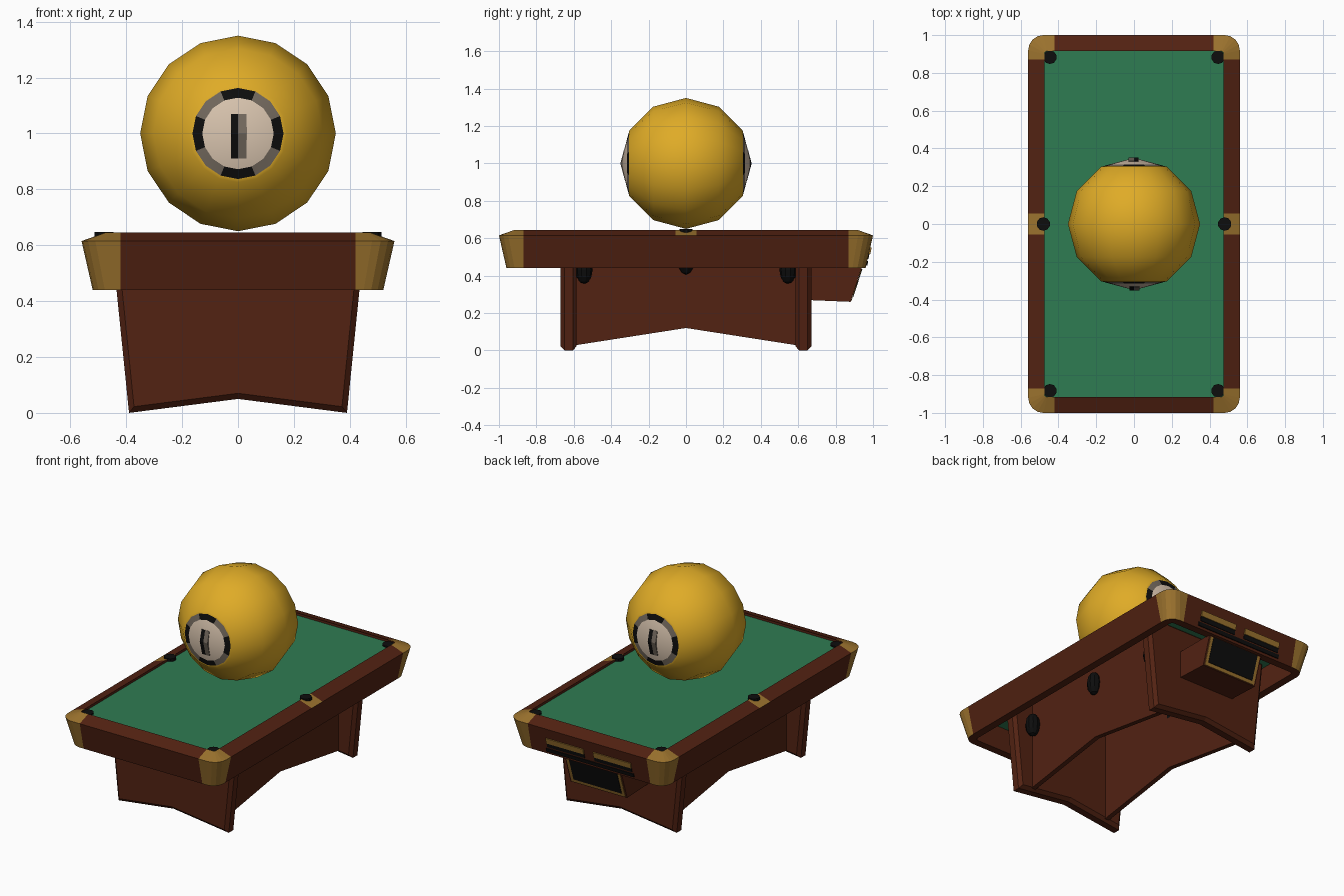
import bpy, bmesh, math
from mathutils import Vector, Matrix

cube = bpy.data.objects.get("Cube")
if cube:
    bpy.data.objects.remove(cube, do_unlink=True)


def material(name, rgb):
    m = bpy.data.materials.new(name)
    m.use_nodes = True
    m.diffuse_color = (*rgb, 1)
    m.node_tree.nodes["Principled BSDF"].inputs["Base Color"].default_value = (*rgb, 1)
    return m


WOOD = material("dark wood", (.085, .016, .006))
BRASS = material("brass trim", (.33, .17, .027))
FELT = material("green felt", (.028, .2, .085))
BLACK = material("black", (.004, .004, .004))
YELLOW = material("ball yellow", (.74, .41, .02))
WHITE = material("label cream", (.7, .56, .43))
GREY = material("label grey", (.17, .14, .11))


def finish(name, bm, *mats):
    bmesh.ops.recalc_face_normals(bm, faces=bm.faces)
    mesh = bpy.data.meshes.new(name)
    bm.to_mesh(mesh)
    bm.free()
    for m in mats:
        mesh.materials.append(m)
    ob = bpy.data.objects.new(name, mesh)
    bpy.context.collection.objects.link(ob)
    return ob


def prism(name, pts, axis, a, b, mat, bevel=0):
    """Extrude a profile along x (points are y, z) or y (points are x, z)."""
    bm = bmesh.new()
    place = (lambda p, t: (t, p[0], p[1])) if axis == "x" else (lambda p, t: (p[0], t, p[1]))
    face = bm.faces.new([bm.verts.new(place(p, a)) for p in pts])
    out = bmesh.ops.extrude_face_region(bm, geom=[face])["geom"]
    moved = [v for v in out if isinstance(v, bmesh.types.BMVert)]
    bmesh.ops.translate(bm, verts=moved, vec=Vector(place((0, 0), b - a)))
    if bevel:
        k = "xyz".index(axis)
        rim = [e for e in bm.edges if abs(e.verts[0].co[k] - e.verts[1].co[k]) < 1e-4]
        bmesh.ops.bevel(bm, geom=rim, offset=bevel, segments=1, affect='EDGES')
    return finish(name, bm, mat)


# Rail frame: rounded rectangles bridged in a loop, brass at corners and side pockets
def outline(hx, hy, r):
    quarter = [(hx, .055), (hx, .87)]
    for i in range(5):
        t = math.pi / 8 * i
        quarter.append((hx - r + r * math.cos(t), hy - r + r * math.sin(t)))
    quarter.append((.42, hy))
    mirrored = [(-x, y) for x, y in reversed(quarter)]
    half = quarter + mirrored
    return half + [(-x, -y) for x, y in half]


bm = bmesh.new()
sections = [(.47, .91, .02, .44), (.52, .96, .07, .44), (.56, 1, .08, .615),
            (.475, .915, .015, .645), (.475, .915, .015, .61)]
rings = [[bm.verts.new((x, y, z)) for x, y in outline(hx, hy, r)]
         for hx, hy, r, z in sections]
for k, ring in enumerate(rings):
    above = rings[(k + 1) % len(rings)]
    for i in range(len(ring)):
        j = (i + 1) % len(ring)
        f = bm.faces.new((ring[i], ring[j], above[j], above[i]))
        c = f.calc_center_median()
        corner = abs(c.x) > .42 and abs(c.y) > .87
        pocket = k == 2 and abs(c.y) < .05 and abs(c.x) > .42
        f.material_index = int((corner and k in (1, 2)) or pocket)
finish("rail_frame", bm, WOOD, BRASS)

# Playing bed
prism("felt_bed", [(-.476, .6), (.476, .6), (.476, .63), (-.476, .63)], "y", -.916, .916, FELT)


# Pockets and the ball chutes beneath them
def solid(name, loc, scale, mat, ball=False):
    bm = bmesh.new()
    if ball:
        bmesh.ops.create_uvsphere(bm, u_segments=10, v_segments=6, radius=1)
    else:
        bmesh.ops.create_cone(bm, cap_ends=True, segments=10, radius1=1, radius2=1, depth=1)
    bmesh.ops.transform(bm, verts=bm.verts, matrix=Matrix.LocRotScale(loc, None, scale))
    return finish(name, bm, mat)


for sx in (-1, 1):
    for sy in (-1, 0, 1):
        x, y, top = (.445, .883, .638) if sy else (.48, 0, .648)
        solid("pocket", Vector((sx * x, sy * y, top - .02)), Vector((.036, .036, .04)), BLACK)
        x, y, z = (.33, .545, .43) if sy else (.31, 0, .48)
        solid("ball_chute", Vector((sx * x, sy * y, z)), Vector((.045, .045, .075)), BLACK, True)

# Pedestal: wide end panels and inset side panels with arched lower edges
for s in (-1, 1):
    prism("end_panel", [(-.39, 0), (0, .05), (.39, 0), (.452, .61), (-.452, .61)],
          "y", s * .585, s * .67, WOOD, .02)
    prism("side_panel", [(-.61, .025), (0, .12), (.61, .025), (.61, .61), (-.61, .61)],
          "x", s * .27, s * .3, WOOD)

# Ball return box on the back end
prism("return_box", [(.64, .27), (.88, .26), (.94, .445), (.64, .445)], "x", -.2, .2, WOOD)


# Thin plates lying on a sloping back surface
def plate(name, x0, x1, z0, z1, mat, lift, slope):
    y = lambda z: slope[0] + slope[1] * z
    prism(name, [(y(z0), z0), (y(z0) + lift, z0), (y(z1) + lift, z1), (y(z1), z1)],
          "x", x0, x1, mat)


BOX_SLOPE = (.796, .324)
RAIL_SLOPE = (.859, .229)
plate("return_trim", -.19, .19, .265, .435, BRASS, .003, BOX_SLOPE)
plate("return_opening", -.17, .17, .285, .435, BLACK, .006, BOX_SLOPE)
plate("score_strip", -.31, .31, .455, .478, BLACK, .006, RAIL_SLOPE)
for s in (-1, 1):
    a, b = sorted((s * .035, s * .3))
    plate("score_slot", a, b, .488, .515, BLACK, .004, RAIL_SLOPE)
    plate("score_plate", a, b, .515, .55, BRASS, .008, RAIL_SLOPE)

# Ball: lathed around y, with ringed label caps on both ends
R, SEG = .35, 16
cap = [(0, .35), (.128, .316), (.163, .306)]
body = [(R * math.sin(math.pi / 6 * i), R * math.cos(math.pi / 6 * i)) for i in range(1, 6)]
profile = cap + body + [(r, -y) for r, y in reversed(cap)]
bm = bmesh.new()
lathe = [[bm.verts.new((r * math.cos(2 * math.pi * i / SEG), y,
                        1 + r * math.sin(2 * math.pi * i / SEG))) for i in range(SEG)]
         for r, y in profile]
last = len(profile) - 2
for k in range(last + 1):
    for i in range(SEG):
        j = (i + 1) % SEG
        f = bm.faces.new((lathe[k][i], lathe[k][j], lathe[k + 1][j], lathe[k + 1][i]))
        f.smooth = True
        if k in (0, last):
            f.material_index = 1
        elif k in (1, last - 1):
            f.material_index = 3 if i % 4 in (0, 3) else 2
bmesh.ops.remove_doubles(bm, verts=bm.verts, dist=1e-5)
finish("ball", bm, YELLOW, WHITE, GREY, BLACK)

# Upright two-tone bar on each label, following the shallow cone of the cap
for s in (-1, 1):
    for name, x0, x1, mat in (("bar_shade", -.03, 0, GREY), ("bar_dark", 0, .025, BLACK)):
        a, b = sorted((s * x0, s * x1))
        tip = [(s * (.351 - .266 * abs(z - 1)), z) for z in (.91, 1, 1.07)]
        back = [(y - s * .009, z) for y, z in reversed(tip)]
        prism(name, tip + back, "x", a, b, mat)
